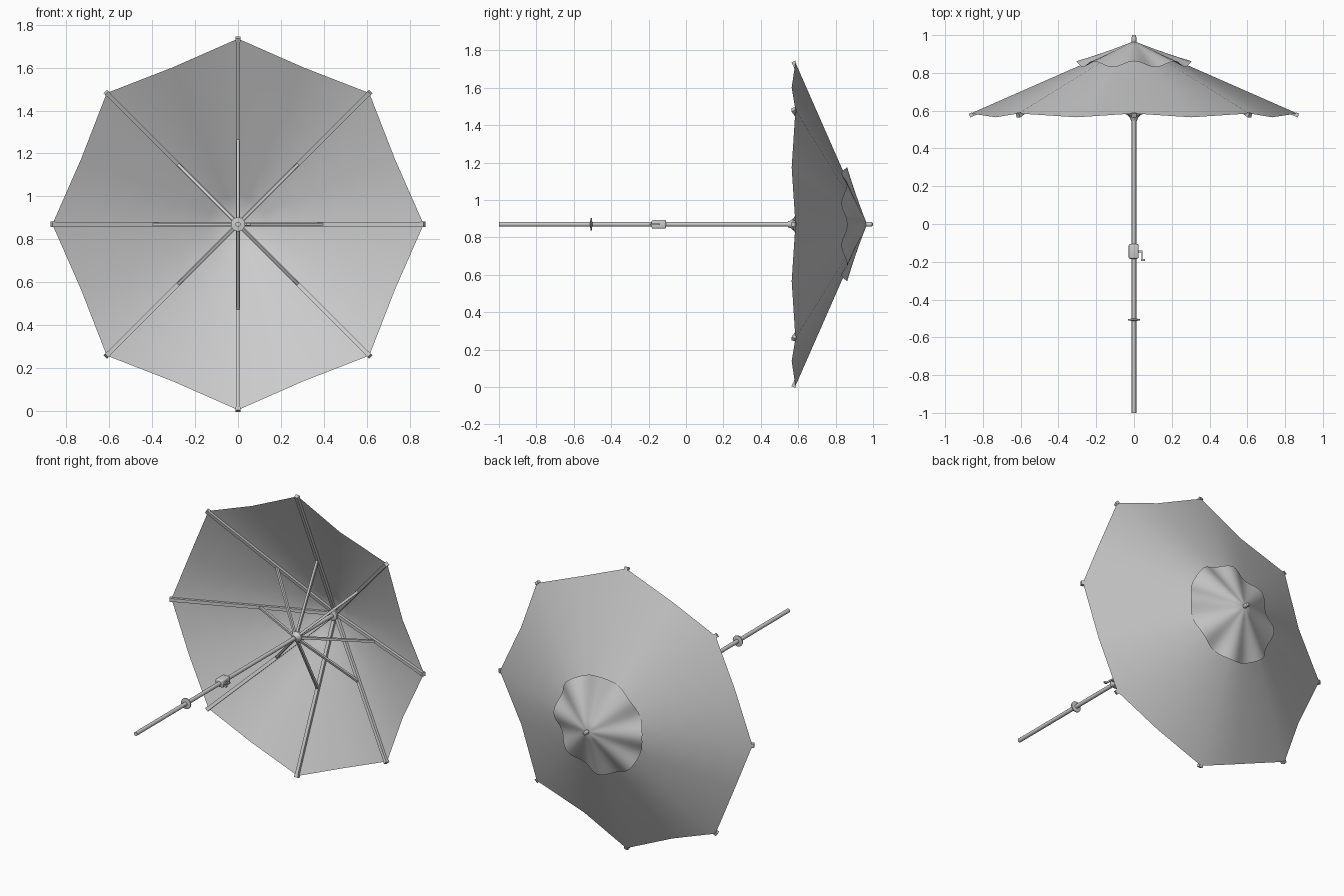
import bpy, bmesh, math
from mathutils import Vector, Matrix

if "Cube" in bpy.data.objects:
    bpy.data.objects.remove(bpy.data.objects["Cube"], do_unlink=True)

AXIS_Z = 0.87
RIBS = 8

grey = bpy.data.materials.new("light grey")
grey.use_nodes = True
grey.diffuse_color = (0.6, 0.6, 0.6, 1)
grey.node_tree.nodes["Principled BSDF"].inputs["Base Color"].default_value = (0.6, 0.6, 0.6, 1)


def polar(r, a, y):
    """Point at radius r and angle a around the pole axis."""
    return Vector((r * math.cos(a), y, AXIS_Z + r * math.sin(a)))


def finish(name, bm, smooth=30):
    bmesh.ops.recalc_face_normals(bm, faces=bm.faces)
    mesh = bpy.data.meshes.new(name)
    bm.to_mesh(mesh)
    bm.free()
    mesh.materials.append(grey)
    obj = bpy.data.objects.new(name, mesh)
    bpy.context.collection.objects.link(obj)
    bpy.ops.object.select_all(action="DESELECT")
    obj.select_set(True)
    bpy.context.view_layer.objects.active = obj
    bpy.ops.object.shade_smooth_by_angle(angle=math.radians(smooth))
    return obj


def lathe(name, profile, sides=20):
    """Closed solid turned around the pole axis from (radius, y) pairs."""
    bm = bmesh.new()
    rings = [[bm.verts.new(polar(r, math.tau * i / sides, y)) for i in range(sides)]
             for r, y in profile]
    for a, b in zip(rings, rings[1:]):
        for i in range(sides):
            j = (i + 1) % sides
            bm.faces.new((a[i], a[j], b[j], b[i]))
    bm.faces.new(rings[0])
    bm.faces.new(rings[-1])
    return finish(name, bm)


def sheet(name, apex_y, rings, sides, point):
    """Cone-like cloth; point(t, i) gives the vertex at ring fraction t."""
    bm = bmesh.new()
    tip = bm.verts.new((0, apex_y, AXIS_Z))
    loops = [[bm.verts.new(point(k / rings, i)) for i in range(sides)]
             for k in range(1, rings + 1)]
    for i in range(sides):
        j = (i + 1) % sides
        bm.faces.new((tip, loops[0][i], loops[0][j]))
        for a, b in zip(loops, loops[1:]):
            bm.faces.new((a[i], b[i], b[j], a[j]))
    return finish(name, bm, 60)


def beam(bm, start, end, side, width, depth):
    """Rectangular bar between two points."""
    along = (end - start).normalized()
    up = along.cross(side).normalized()
    rot = Matrix((side, up, along)).transposed().to_4x4()
    size = Matrix.Diagonal((width, depth, (end - start).length, 1))
    bmesh.ops.create_cube(bm, size=1,
                          matrix=Matrix.Translation((start + end) / 2) @ rot @ size)


# Cloth: panels dip a little between the ribs
def canopy_point(t, i):
    a = math.tau * i / (2 * RIBS)
    if i % 2:
        return polar(0.792 * t, a, 0.965 - 0.38 * t - 0.02 * t ** 2)
    return polar(0.865 * t, a, 0.965 - 0.38 * t)


sheet("canopy", 0.965, 6, 2 * RIBS, canopy_point)


# Vent cap: pleated with a scalloped hem
def cap_point(t, i):
    a = math.tau * i / (8 * RIBS)
    wave = math.cos(RIBS * a)
    return polar(t * (0.298 + 0.006 * wave), a, 0.968 - t * (0.122 - 0.016 * wave * t))


sheet("vent_cap", 0.968, 5, 8 * RIBS, cap_point)

# Ribs and struts
ribs, struts, tips = bmesh.new(), bmesh.new(), bmesh.new()
for n in range(RIBS):
    a = math.tau * n / RIBS
    side = Vector((-math.sin(a), 0, math.cos(a)))
    beam(ribs, polar(0.015, a, 0.946), polar(0.862, a, 0.575), side, 0.02, 0.016)
    beam(tips, polar(0.855, a, 0.581), polar(0.87, a, 0.574), side, 0.024, 0.022)
    beam(struts, polar(0.018, a, 0.575), polar(0.395, a, 0.778), side, 0.014, 0.014)
finish("ribs", ribs)
finish("rib_tips", tips)
finish("struts", struts)

# Pole, hubs and finial
lathe("pole", [(0.012, -1), (0.012, 0.965)])
lathe("finial", [(0.009, 0.958), (0.012, 0.964), (0.013, 0.985), (0.011, 0.995), (0.006, 1.0)])
lathe("runner", [(0.016, 0.545), (0.02, 0.56), (0.032, 0.572), (0.032, 0.585), (0.018, 0.592)])
lathe("top_hub", [(0.018, 0.915), (0.032, 0.92), (0.032, 0.94), (0.015, 0.95)])
lathe("pole_flange", [(0.014, -0.513), (0.033, -0.51), (0.033, -0.504), (0.014, -0.501)])

# Crank housing with bevelled edges
bm = bmesh.new()
bmesh.ops.create_cube(bm, size=1, matrix=Matrix.Translation((-0.002, -0.145, AXIS_Z))
                      @ Matrix.Diagonal((0.052, 0.078, 0.046, 1)))
bmesh.ops.bevel(bm, geom=bm.edges[:], offset=0.008, segments=3, affect="EDGES", profile=0.5)
finish("crank_housing", bm, 40)

# Crank handle: axle, arm and grip
bm = bmesh.new()
z_axis = Vector((0, 0, 1))
elbow = Vector((0.042, -0.145, AXIS_Z))
knob = Vector((0.042, -0.195, AXIS_Z))
beam(bm, Vector((0.02, -0.145, AXIS_Z)), elbow, z_axis, 0.01, 0.01)
beam(bm, elbow + Vector((0, 0.005, 0)), knob, z_axis, 0.01, 0.006)
beam(bm, knob + Vector((-0.004, 0.004, 0)), knob + Vector((0.016, 0.004, 0)), z_axis, 0.01, 0.01)
finish("crank_handle", bm)
